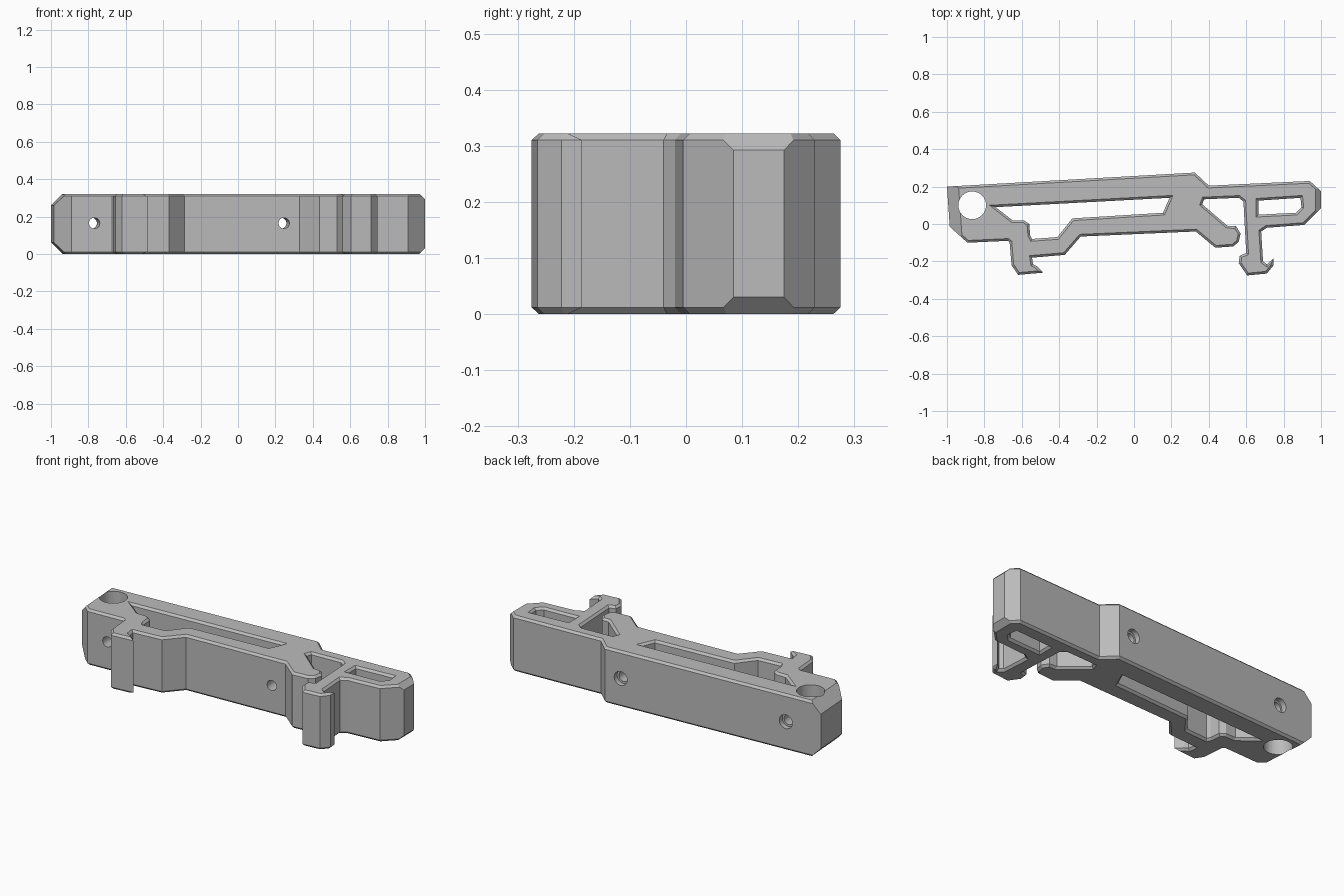
import bpy, bmesh, math
from mathutils import Vector

if "Cube" in bpy.data.objects:
    bpy.data.objects.remove(bpy.data.objects["Cube"])

HEIGHT = 0.322
CHAMFER = 0.012

# Plan outline, clockwise from the back right corner
OUTLINE = [
    # long back edge and right end
    (-1, .2), (.325, .275), (.4, .205), (.94, .23), (1, .175), (1, .085), (.91, -.005),
    # clip leg with its hook
    (.71, -.02), (.68, -.04), (.69, -.2), (.71, -.215), (.745, -.185), (.745, -.222),
    (.71, -.265), (.605, -.275), (.56, -.21), (.565, -.17), (.6, -.155), (.585, .12),
    # slot and diagonal arm
    (.56, .14), (.375, .132), (.365, .105), (.5, -.01), (.545, -.012), (.57, -.05),
    (.56, -.095), (.53, -.12), (.435, -.127),
    # front edge and second hook
    (.33, -.04), (-.285, -.067), (-.37, -.165), (-.545, -.18), (-.54, -.215), (-.52, -.225),
    (-.485, -.26), (-.62, -.272), (-.655, -.22), (-.665, -.098), (-.675, -.09),
    # angled end
    (-.89, -.1), (-.985, -.015),
]
LONG_WINDOW = [(-.74, .09), (.19, .14), (.155, .06), (-.33, .03), (-.41, -.07),
               (-.545, -.08), (-.555, -.06), (-.56, 0), (-.59, .02), (-.65, .02)]
SMALL_WINDOW = [(.665, .125), (.89, .14), (.895, .09), (.865, .06), (.665, .05)]


def inset(loop, distance):
    """Move a closed loop to its left with mitred corners."""
    result = []
    for i, p in enumerate(loop):
        before = (p - loop[i - 1]).normalized()
        after = (loop[(i + 1) % len(loop)] - p).normalized()
        n1 = Vector((-before.y, before.x))
        n2 = Vector((-after.y, after.x))
        result.append(p + (n1 + n2) * distance / (1 + n1.dot(n2)))
    return result


def add_wall(bm, points, chamfer, clockwise):
    """Build a chamfered wall and return its bottom and top edges."""
    loop = [Vector(p) for p in points]
    if not clockwise:
        loop.reverse()
    small = inset(loop, chamfer)
    levels = [(small, 0), (loop, CHAMFER), (loop, HEIGHT - CHAMFER), (small, HEIGHT)]
    rings = [[bm.verts.new((p.x, p.y, z)) for p in ring] for ring, z in levels]
    count = len(loop)
    for low, high in zip(rings, rings[1:]):
        for i in range(count):
            j = (i + 1) % count
            bm.faces.new((low[i], low[j], high[j], high[i]))
    return [[bm.edges.get((r[i], r[i - 1])) for i in range(count)] for r in (rings[0], rings[-1])]


def trim(bm, point, normal):
    """Slice a corner off the solid and close the cut."""
    cut = bmesh.ops.bisect_plane(bm, geom=bm.verts[:] + bm.edges[:] + bm.faces[:],
                                 plane_co=point, plane_no=normal, clear_outer=True)
    edges = [e for e in cut["geom_cut"] if isinstance(e, bmesh.types.BMEdge)]
    bmesh.ops.holes_fill(bm, edges=edges, sides=0)


# Body: outer wall, windows and the round pivot hole
bm = bmesh.new()
pivot = [(-.865 + .074 * math.cos(a), .1 + .074 * math.sin(a))
         for a in (math.tau * i / 48 for i in range(48))]
walls = [add_wall(bm, OUTLINE, CHAMFER, False),
         add_wall(bm, LONG_WINDOW, CHAMFER, True),
         add_wall(bm, SMALL_WINDOW, CHAMFER, True),
         add_wall(bm, pivot, 0, False)]
for side in (0, 1):
    rim = [e for wall in walls for e in wall[side]]
    bmesh.ops.triangle_fill(bm, edges=rim, use_beauty=True, normal=(0, 0, 1))

# Larger chamfers on both ends, top and bottom
for z, up in ((0, -1), (HEIGHT, 1)):
    trim(bm, (-.938, .2, z), (-1, -.07, up))
    trim(bm, (.97, .1, z), (1, 0, up))
bmesh.ops.recalc_face_normals(bm, faces=bm.faces[:])
mesh = bpy.data.meshes.new("bracket_body")
bm.to_mesh(mesh)
bm.free()
body = bpy.data.objects.new("bracket_body", mesh)
bpy.context.collection.objects.link(body)

# Two screw holes square to the back edge, each with a wider mouth
slant = math.atan2(.075, 1.325)
across = Vector((-math.sin(slant), math.cos(slant), 0))
for x, back in ((-.785, .212), (.228, .27)):
    mouth = Vector((x, back, .165))
    for radius, depth in ((.029, .5), (.04, .03)):
        bpy.ops.mesh.primitive_cylinder_add(
            vertices=32, radius=radius, depth=depth + .1,
            location=mouth + across * (.05 - depth / 2),
            rotation=(math.pi / 2, 0, slant))
        cutter = bpy.context.object
        cutter.name = "screw_hole_cutter"
        cutter.hide_render = True
        drill = body.modifiers.new("screw_hole", "BOOLEAN")
        drill.operation = "DIFFERENCE"
        drill.solver = "EXACT"
        drill.object = cutter
        bpy.context.view_layer.objects.active = body
        bpy.ops.object.modifier_apply(modifier=drill.name)
        bpy.data.objects.remove(cutter)

# Plain grey finish
grey = bpy.data.materials.new("plain_grey")
grey.use_nodes = True
colour = (.5, .5, .5, 1)
grey.diffuse_color = colour
grey.node_tree.nodes["Principled BSDF"].inputs["Base Color"].default_value = colour
body.data.materials.clear()
body.data.materials.append(grey)
